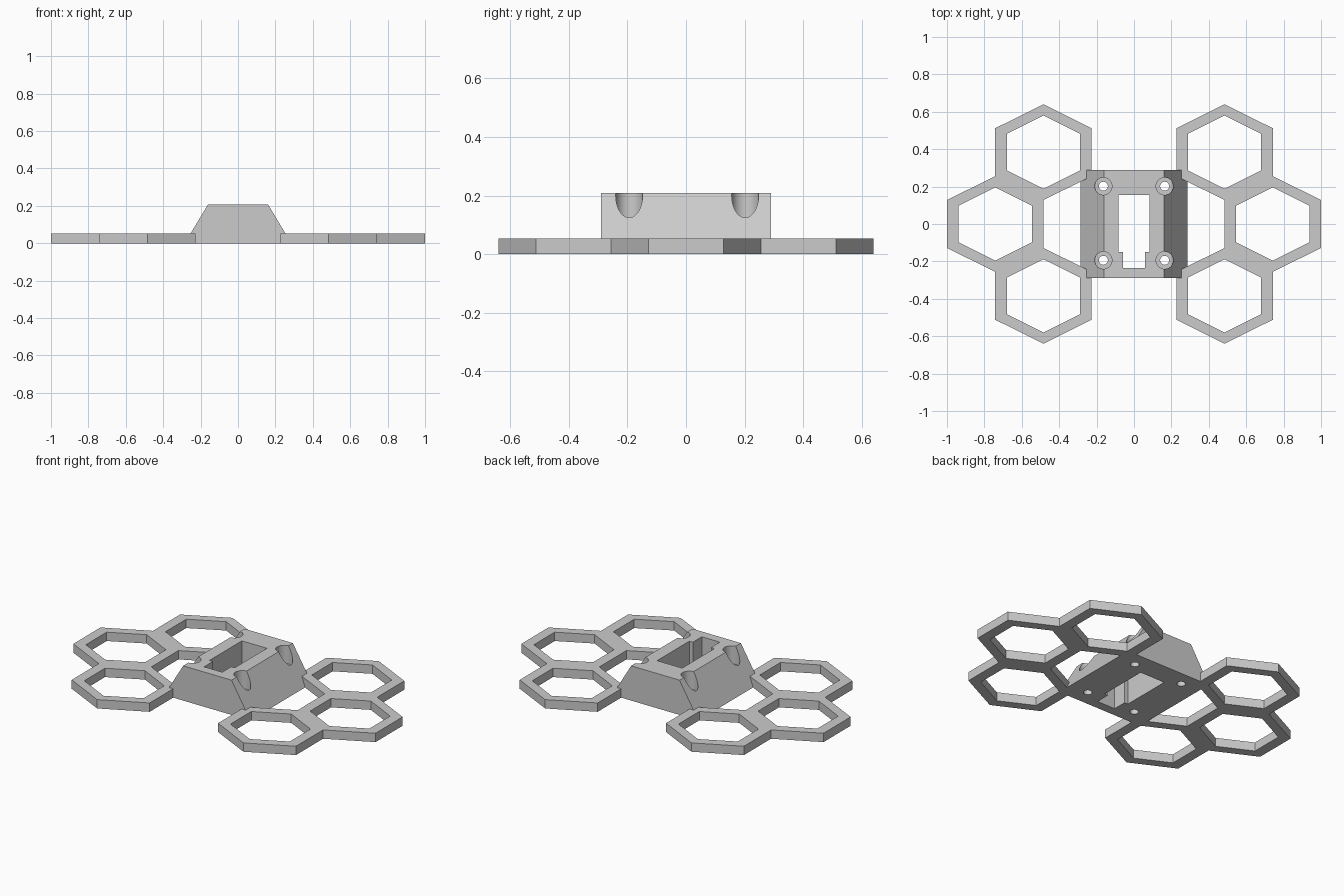
import bpy
import bmesh
import math

cube = bpy.data.objects.get("Cube")
if cube:
    bpy.data.objects.remove(cube, do_unlink=True)

PLATE = 0.053            # honeycomb thickness
TOP = 0.208              # height of the central block
HALF_W, SHOULDER = 0.258, 0.128
HOLE = 0.196             # half size of each hexagonal opening
UPPER = 3 * SHOULDER     # y of the front and back cells

grey = bpy.data.materials.new("plain grey")
grey.use_nodes = True
colour = (0.6, 0.6, 0.6, 1)
grey.diffuse_color = colour
grey.node_tree.nodes["Principled BSDF"].inputs["Base Color"].default_value = colour


def prism(name, points, extrusion):
    """Extrude a closed outline of 3D points along a vector."""
    bm = bmesh.new()
    face = bm.faces.new([bm.verts.new(p) for p in points])
    ret = bmesh.ops.extrude_face_region(bm, geom=[face], use_keep_orig=True)
    moved = [v for v in ret["geom"] if isinstance(v, bmesh.types.BMVert)]
    bmesh.ops.translate(bm, verts=moved, vec=extrusion)
    bmesh.ops.recalc_face_normals(bm, faces=bm.faces)
    mesh = bpy.data.meshes.new(name)
    bm.to_mesh(mesh)
    bm.free()
    mesh.materials.append(grey)
    obj = bpy.data.objects.new(name, mesh)
    bpy.context.collection.objects.link(obj)
    return obj


def upright(name, outline, z0, z1):
    return prism(name, [(x, y, z0) for x, y in outline], (0, 0, z1 - z0))


def disc(cx, cy, r, n=48):
    return [(cx + r * math.cos(2 * math.pi * i / n),
             cy + r * math.sin(2 * math.pi * i / n)) for i in range(n)]


def combine(target, other, operation):
    """Apply a boolean and discard the helper object."""
    mod = target.modifiers.new("boolean", "BOOLEAN")
    mod.operation, mod.solver, mod.object = operation, "EXACT", other
    other.hide_render = True
    bpy.context.view_layer.update()
    graph = bpy.context.evaluated_depsgraph_get()
    result = bpy.data.meshes.new_from_object(target.evaluated_get(graph))
    target.modifiers.clear()
    target.data = result
    bpy.data.objects.remove(other, do_unlink=True)


# Central block with sloping sides
profile = [(-0.285, 0), (0.285, 0), (0.16, TOP), (-0.16, TOP)]
mount = prism("honeycomb_mount", [(x, -0.29, z) for x, z in profile], (0, 0.58, 0))

# Three-cell honeycomb wing on each side
inner, middle, outer = 0.484 - HALF_W, 0.484, 0.484 + HALF_W
half = [(middle, SHOULDER), (inner, 2 * SHOULDER), (inner, 4 * SHOULDER),
        (middle, 5 * SHOULDER), (outer, 4 * SHOULDER), (outer, 2 * SHOULDER),
        (outer + HALF_W, SHOULDER)]
outline = half + [(x, -y) for x, y in reversed(half)]
hexagon = [(0, 1), (1, 0.5), (1, -0.5), (0, -1), (-1, -0.5), (-1, 0.5)]
for side in (-1, 1):
    wing = upright("wing", [(side * x, y) for x, y in outline], 0, PLATE)
    for cx, cy in ((middle, UPPER), (middle, -UPPER), (outer, 0)):
        cell = [(side * cx + HOLE * x, cy + HOLE * y) for x, y in hexagon]
        combine(wing, upright("cell_cutter", cell, -0.1, 0.3), "DIFFERENCE")
    combine(mount, wing, "UNION")

# Stepped slot through the block
slot = [(0.083, 0.155), (0.083, -0.15), (0.06, -0.15), (0.06, -0.235)]
slot += [(-x, y) for x, y in reversed(slot)]
combine(mount, upright("slot_cutter", slot, -0.1, 0.4), "DIFFERENCE")

# Counterbored screw holes
for x in (-0.164, 0.164):
    for y in (-0.194, 0.202):
        combine(mount, upright("head_cutter", disc(x, y, 0.046), 0.1, 0.4), "DIFFERENCE")
        combine(mount, upright("screw_cutter", disc(x, y, 0.024), -0.1, 0.3), "DIFFERENCE")

# Smooth bores, crisp edges
bpy.ops.object.select_all(action="DESELECT")
mount.select_set(True)
bpy.context.view_layer.objects.active = mount
bpy.ops.object.shade_smooth_by_angle(angle=math.radians(25))
